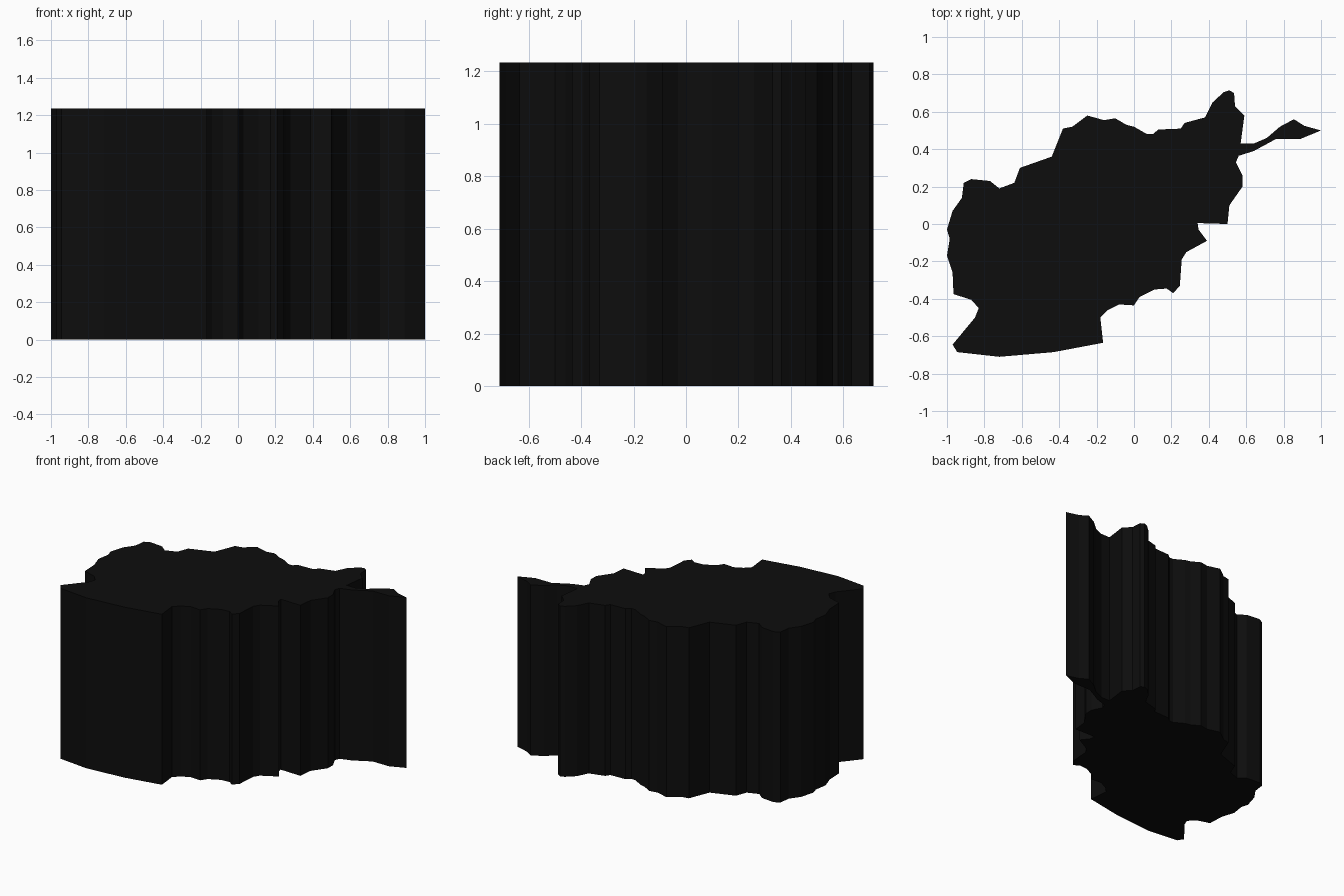
import bpy
import bmesh

HEIGHT = 1.235

# Plan outline, clockwise from the west edge
OUTLINE = [
    (-1, -.03), (-.97, .07), (-.92, .14), (-.91, .22), (-.87, .24), (-.77, .23),
    (-.72, .19), (-.64, .22), (-.61, .30), (-.44, .36), (-.38, .51), (-.33, .52),
    (-.25, .58), (-.16, .555), (-.10, .565), (-.04, .53), (0, .52), (.07, .48),
    (.10, .48), (.13, .505), (.25, .51), (.27, .54), (.38, .57), (.42, .65),
    (.48, .705), (.51, .715), (.535, .70), (.54, .63), (.59, .58), (.57, .43),
    (.64, .43), (.71, .46), (.78, .52), (.855, .56), (.91, .525), (1, .50),
    (.89, .455), (.76, .455), (.64, .39), (.56, .365), (.545, .33), (.58, .26),
    (.58, .20), (.51, .10), (.50, 0), (.34, .005), (.345, -.03), (.39, -.09),
    (.28, -.15), (.255, -.19), (.245, -.33), (.21, -.37), (.175, -.345),
    (.11, -.35), (.03, -.39), (0, -.435), (-.08, -.43), (-.14, -.46),
    (-.18, -.50), (-.165, -.635), (-.43, -.685), (-.72, -.71), (-.945, -.685),
    (-.97, -.645), (-.85, -.50), (-.83, -.45), (-.87, -.405), (-.965, -.375),
    (-.97, -.26), (-1, -.17), (-.985, -.08),
]

# Solid block: outline face pulled straight up
bm = bmesh.new()
base = bm.faces.new([bm.verts.new((x, y, 0)) for x, y in OUTLINE])
result = bmesh.ops.extrude_face_region(bm, geom=[base], use_keep_orig=True)
top = [g for g in result["geom"] if isinstance(g, bmesh.types.BMVert)]
bmesh.ops.translate(bm, verts=top, vec=(0, 0, HEIGHT))
bmesh.ops.recalc_face_normals(bm, faces=bm.faces)

mesh = bpy.data.meshes.new("map_block")
bm.to_mesh(mesh)
bm.free()
block = bpy.data.objects.new("map_block", mesh)
bpy.context.collection.objects.link(block)

# Near-black finish
black = bpy.data.materials.new("black")
black.diffuse_color = (0.004, 0.004, 0.004, 1)
mesh.materials.append(black)
